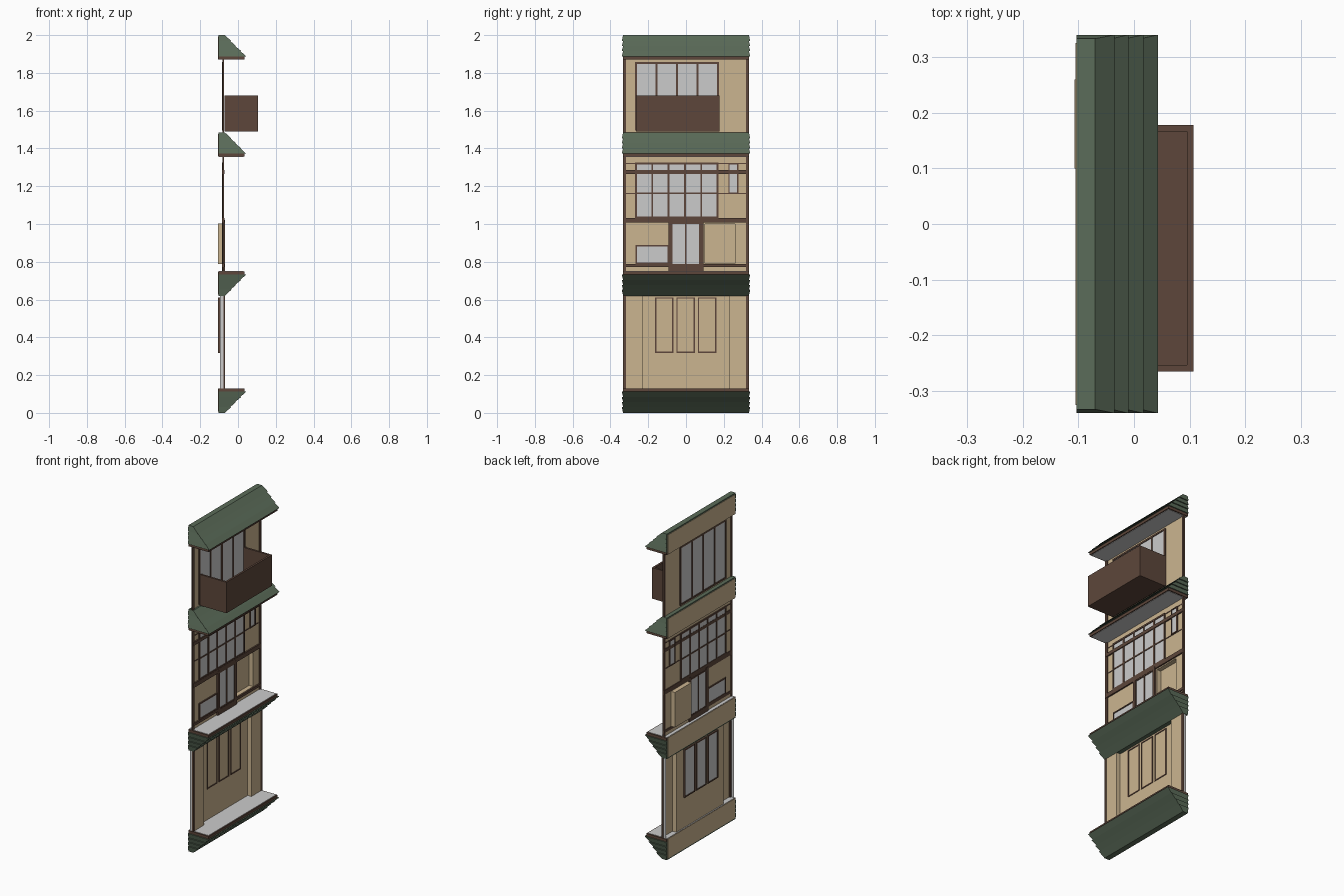
import bpy, bmesh

if "Cube" in bpy.data.objects:
    bpy.data.objects.remove(bpy.data.objects["Cube"])


def material(name, rgb):
    m = bpy.data.materials.new(name)
    m.diffuse_color = (*rgb, 1)
    m.use_nodes = True
    m.node_tree.nodes["Principled BSDF"].inputs["Base Color"].default_value = m.diffuse_color
    return m


CREAM = material("cream_plaster", (0.60, 0.46, 0.28))
BROWN = material("brown_wood", (0.11, 0.062, 0.043))
GREEN = material("green_shingle", (0.105, 0.15, 0.1))
WALL = -0.08


def finish(name, bm, mat=None, fix=True):
    if fix:
        bmesh.ops.recalc_face_normals(bm, faces=bm.faces)
    me = bpy.data.meshes.new(name)
    bm.to_mesh(me)
    bm.free()
    if mat:
        me.materials.append(mat)
    ob = bpy.data.objects.new(name, me)
    bpy.context.collection.objects.link(ob)
    return ob


def add_box(bm, x0, x1, y0, y1, z0, z1):
    verts = bmesh.ops.create_cube(bm, size=1)["verts"]
    for v in verts:
        v.co = (x1 if v.co.x > 0 else x0, y1 if v.co.y > 0 else y0,
                z1 if v.co.z > 0 else z0)


def boxes(name, items, mat=None):
    bm = bmesh.new()
    for b in items:
        add_box(bm, *b)
    return finish(name, bm, mat)


def sheet(name, pts, z0, z1, mat=CREAM):
    """Vertical wall following a plan polyline, facing +x."""
    bm = bmesh.new()
    lo = [bm.verts.new((x, y, z0)) for x, y in pts]
    hi = [bm.verts.new((x, y, z1)) for x, y in pts]
    for i in range(len(pts) - 1):
        bm.faces.new((lo[i], lo[i + 1], hi[i + 1], hi[i]))
    return finish(name, bm, mat, fix=False)


def window(name, y0, y1, z0, z1, cols, x=WALL, bars=(), t=0.01):
    """Framed glazing with equal columns and optional horizontal bars."""
    xa, xb = x - 0.006, x + 0.007
    parts = [(xa, xb, y0, y1, z0, z0 + t), (xa, xb, y0, y1, z1 - t, z1)]
    for i in range(cols + 1):
        c = y0 + t / 2 + (y1 - y0 - t) * i / cols
        parts.append((xa, xb, c - t / 2, c + t / 2, z0 + t, z1 - t))
    for z in bars:
        parts.append((xa, xb - 0.001, y0 + t, y1 - t, z - 0.004, z + 0.004))
    boxes(name + "_frame", parts, BROWN)
    boxes(name + "_glass", [(x - 0.003, x + 0.003, y0 + t / 2, y1 - t / 2,
                             z0 + t / 2, z1 - t / 2)])


def roof(name, z0, s):
    """Lapped-shingle roof from its narrow edge z0; s=-1 upright, s=1 inverted."""
    xs = [-0.07, -0.035, -0.01, 0.017, 0.043]
    zs = [0, 0.032, 0.058, 0.084, 0.112]
    bm = bmesh.new()
    for i in range(4):
        rings = []
        for x, y, d in ((xs[i] - (0.005 if i else 0), 0.333, zs[i]),
                        (xs[i + 1], 0.34, zs[i + 1])):
            rings.append([bm.verts.new((px, py, z0 + s * d)) for px, py in
                          ((-0.103, -y), (x, -y), (x, y), (-0.103, y))])
        a, b = rings
        for k in range(4):
            bm.faces.new((a[k], a[(k + 1) % 4], b[(k + 1) % 4], b[k]))
        bm.faces.new(a)
        bm.faces.new(b)
    finish(name + "_shingles", bm, GREEN)
    e = [z0 + s * 0.112, z0 + s * 0.128]
    boxes(name + "_fascia", [(-0.103, 0.035, -0.334, 0.334, min(e), max(e))], BROWN)
    f = [z0 + s * 0.12, z0 + s * 0.13]
    boxes(name + "_soffit", [(-0.101, 0.029, -0.327, 0.327, min(f), max(f))])
    g = [z0 + s * 0.008, z0 + s * 0.128]
    boxes(name + "_back_panel", [(-0.105, -0.102, -0.325, 0.325, min(g), max(g))], CREAM)


def corner_posts(name, z0, z1, x=WALL):
    boxes(name, [(x - 0.003, x + 0.006, min(s * 0.333, s * 0.318),
                  max(s * 0.333, s * 0.318), z0, z1) for s in (-1, 1)], BROWN)


# Four roof bands: two upright, two inverted
roof("top_roof", 2.0, -1)
roof("middle_roof", 1.485, -1)
roof("lower_roof", 0.62, 1)
roof("base_roof", 0.0, 1)

# Top storey
sheet("top_wall", [(WALL, -0.33), (WALL, 0.33)], 1.485, 1.875)
corner_posts("top_corner_posts", 1.485, 1.875)
window("balcony_window", -0.27, 0.175, 1.495, 1.857, 4)

# Balcony, hollow and open on top and at the wall
bx0, bx1, by0, by1, bz0, bz1, t = -0.072, 0.107, -0.265, 0.178, 1.49, 1.68, 0.012
boxes("balcony", [(bx0, bx1, by0, by1, bz0, bz0 + t),
                  (bx1 - t, bx1, by0, by1, bz0 + t, bz1),
                  (bx0, bx1 - t, by0, by0 + t, bz0 + t, bz1),
                  (bx0, bx1 - t, by1 - t, by1, bz0 + t, bz1)], BROWN)

# Middle storey wall with a recessed niche
ends = [(WALL, -0.33), (WALL, 0.33)]
sheet("middle_wall_lower", ends, 0.745, 0.79)
sheet("middle_wall_niche",
      [ends[0], (WALL, 0.1), (-0.107, 0.1), (-0.107, 0.26), (WALL, 0.26), ends[1]],
      0.79, 1.0)
sheet("middle_wall_upper", ends, 1.0, 1.36)
boxes("niche_caps", [(-0.107, WALL, 0.1, 0.26, 0.788, 0.79),
                     (-0.107, WALL, 0.1, 0.26, 1.0, 1.002)], CREAM)
corner_posts("middle_corner_posts", 0.745, 1.36)

# Horizontal timbers of the middle storey
boxes("timber_beams", [(WALL - 0.004, WALL + 0.0085, -0.33, 0.33, z - h / 2, z + h / 2)
                       for z, h in ((1.276, 0.02), (1.02, 0.026), (0.78, 0.016))], BROWN)
boxes("thin_timber_rails", [(WALL - 0.002, WALL + 0.002, -0.33, 0.33, z - 0.003, z + 0.003)
                            for z in (1.32, 1.162)], BROWN)

# Middle storey windows and door
window("gallery_window", -0.27, 0.172, 1.03, 1.325, 5, bars=(1.162,))
window("small_window", 0.225, 0.277, 1.162, 1.32, 1, t=0.006)
window("low_window", -0.267, -0.092, 0.788, 0.888, 1, t=0.007)
window("door", -0.078, 0.076, 0.775, 1.008, 2, t=0.007)
boxes("door_surround", [(WALL - 0.006, WALL + 0.01, -0.093, -0.075, 0.745, 1.02),
                        (WALL - 0.006, WALL + 0.01, 0.073, 0.092, 0.745, 1.02),
                        (WALL - 0.006, WALL + 0.01, -0.075, 0.073, 0.745, 0.782)], BROWN)

# Ground storey: wall recessed between two shallow piers
B, F = -0.095, -0.07
sheet("ground_wall", [(F, -0.33), (F, -0.23), (B, -0.23), (B, 0.23), (F, 0.23), (F, 0.33)],
      0.125, 0.622)
for side, y in (("left", -0.33), ("right", 0.33)):
    sheet(side + "_pier_side", [(B, y), (F, y)], 0.125, 0.622, None)
corner_posts("ground_corner_posts", 0.125, 0.622, F - 0.0045)
for i, c in enumerate((-0.115, -0.002, 0.112)):
    window(f"ground_window_{i + 1}", c - 0.049, c + 0.049, 0.318, 0.612, 1, x=-0.099, t=0.007)
